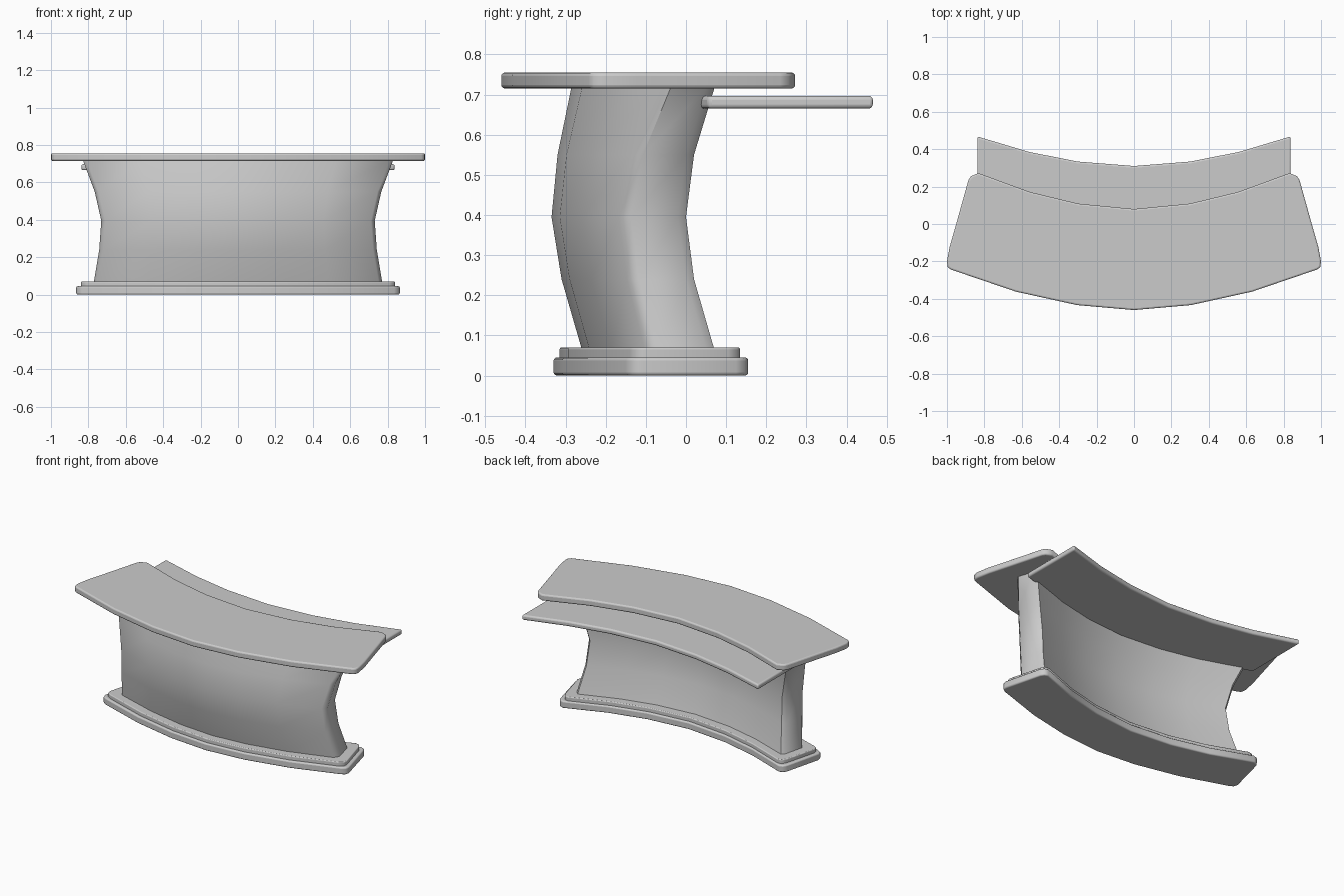
import bpy, bmesh, math

if "Cube" in bpy.data.objects:
    bpy.data.objects.remove(bpy.data.objects["Cube"])


def outline(fc, front, ends, back, bc):
    """Closed curved-desk outline from its right half.
    fc/bc: y of front/back at the centre; front/back: last points of the two
    curved edges; ends: points between them round the right end."""
    half = [(front[0] * t, fc + (front[1] - fc) * t ** 1.8) for t in (0, .31, .645, 1)]
    half += ends
    half += [(back[0] * t, bc + (back[1] - bc) * t ** 1.85) for t in (1, .67, .36, 0)]
    return half + [(-x, y) for x, y in reversed(half[1:-1])]


def loft(name, rings, smooth=35):
    """Skin a stack of (z, outline) rings and cap both ends."""
    bm = bmesh.new()
    rows = [[bm.verts.new((x, y, z)) for x, y in pts] for z, pts in rings]
    n = len(rows[0])
    for a, b in zip(rows, rows[1:]):
        for i in range(n):
            j = (i + 1) % n
            bm.faces.new((a[i], a[j], b[j], b[i]))
    bm.faces.new(rows[0][::-1])
    bm.faces.new(rows[-1])
    bmesh.ops.recalc_face_normals(bm, faces=bm.faces)
    me = bpy.data.meshes.new(name)
    bm.to_mesh(me)
    bm.free()
    ob = bpy.data.objects.new(name, me)
    bpy.context.collection.objects.link(ob)
    bpy.ops.object.select_all(action='DESELECT')
    bpy.context.view_layer.objects.active = ob
    ob.select_set(True)
    bpy.ops.object.shade_smooth_by_angle(angle=math.radians(smooth))
    return ob


def plate(name, z0, z1, pts, bevel):
    """Flat slab with softened rims."""
    ob = loft(name, [(z0, pts), (z1, pts)], 50)
    m = ob.modifiers.new("rim", 'BEVEL')
    m.width, m.segments = bevel, 3
    m.limit_method, m.angle_limit = 'ANGLE', math.radians(60)
    return ob


# Stepped base
plate("base_lower", 0, .045,
      outline(-.33, (.835, -.15), [(.858, -.135), (.865, -.11), (.805, .125), (.79, .147)],
              (.765, .155), -.025), .008)
plate("base_upper", .04, .07,
      outline(-.315, (.81, -.14), [(.834, -.125), (.84, -.10), (.785, .105), (.77, .128)],
              (.745, .135), -.04), .005)

# Body wall: z, front centre y, end half-width, end front y, end back y
levels = [(.06, -.258, .772, -.08, .072),
          (.24, -.31, .742, -.125, .02),
          (.395, -.335, .731, -.145, 0),
          (.55, -.32, .766, -.115, .02),
          (.72, -.285, .83, -.045, .072)]
loft("body_wall", [
    (z, outline(fc, (w - .02, yf - .022), [(w, yf + .008), (w - .03, yb - .02)],
                (w - .05, yb), yb - .165))
    for z, fc, w, yf, yb in levels], 50)

# Overhanging counter top
plate("counter_top", .715, .755,
      outline(-.46, (.98, -.243), [(.996, -.23), (1, -.20), (.985, -.12), (.945, .02),
                                   (.885, .235), (.872, .255)],
              (.832, .272), .08), .009)

# Lower work shelf on the user side
plate("back_shelf", .665, .697,
      outline(-.115, (.838, .055), [], (.838, .468), .31), .01)
